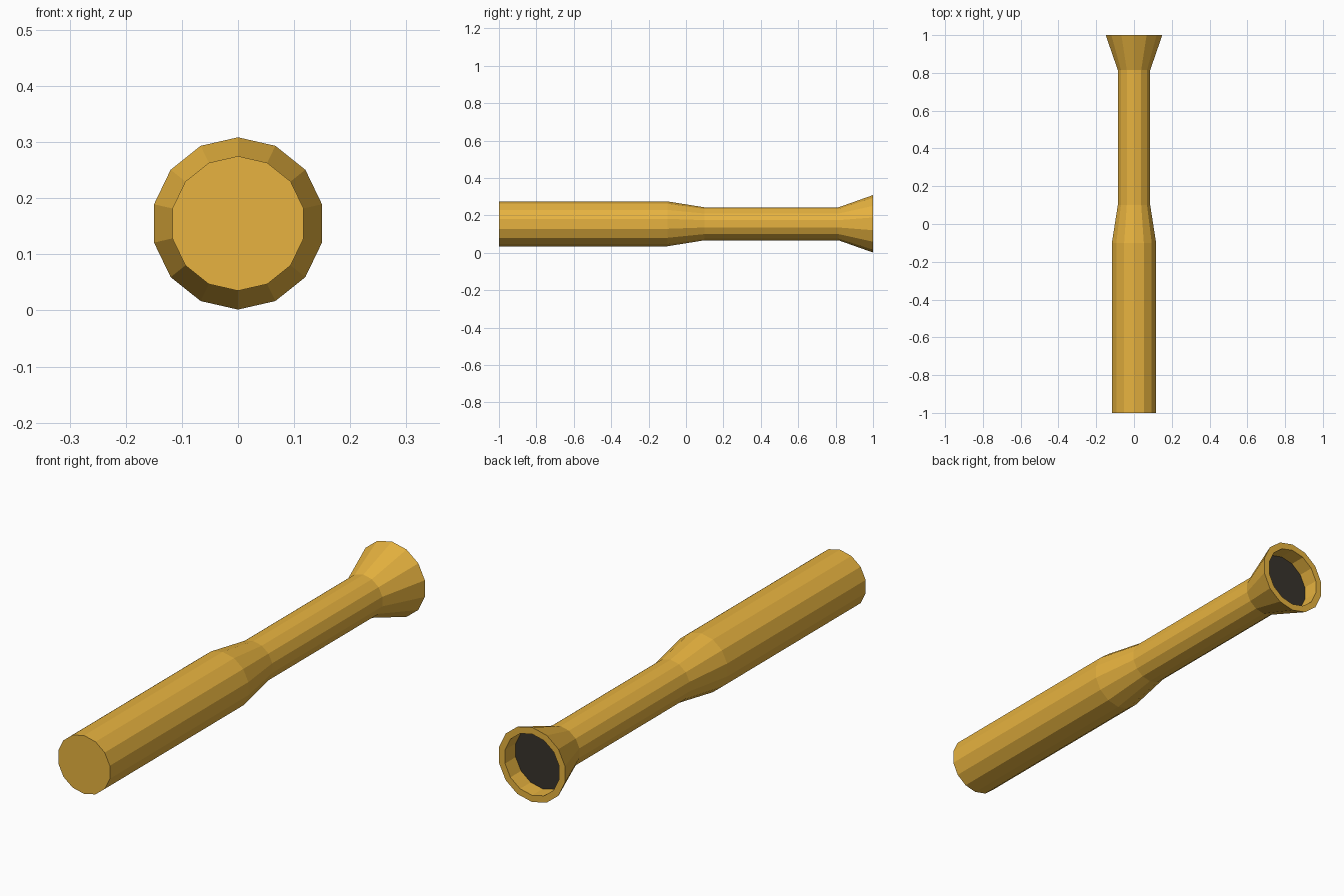
import bpy, bmesh
from math import sin, cos, pi

if "Cube" in bpy.data.objects:
    bpy.data.objects.remove(bpy.data.objects["Cube"])

SIDES = 14
AXIS_Z = 0.155


def material(name, rgb):
    m = bpy.data.materials.new(name)
    m.diffuse_color = (*rgb, 1)
    m.use_nodes = True
    m.node_tree.nodes["Principled BSDF"].inputs["Base Color"].default_value = m.diffuse_color
    return m


def lathe(name, profile, mat, cap_start=False):
    """Sweep (y, radius) points around the horizontal y axis, a corner at the top."""
    bm = bmesh.new()
    rings = []
    for y, r in profile:
        rings.append([bm.verts.new((r * sin(2 * pi * i / SIDES), y,
                                    AXIS_Z + r * cos(2 * pi * i / SIDES)))
                      for i in range(SIDES)])
    for a, b in zip(rings, rings[1:]):
        for i in range(SIDES):
            j = (i + 1) % SIDES
            bm.faces.new((a[i], a[j], b[j], b[i]))
    if cap_start:
        bm.faces.new(rings[0][::-1])
    bm.faces.new(rings[-1])
    bmesh.ops.recalc_face_normals(bm, faces=bm.faces)
    mesh = bpy.data.meshes.new(name)
    bm.to_mesh(mesh)
    bm.free()
    mesh.materials.append(mat)
    ob = bpy.data.objects.new(name, mesh)
    bpy.context.collection.objects.link(ob)
    return ob


orange = material("orange", (0.80, 0.45, 0.05))
dark = material("dark_glass", (0.04, 0.033, 0.025))

# Thick grip, tapered neck, thin tube, flared head and recessed socket
lathe("torch_body", [(-1, 0.12), (-0.1, 0.12), (0.1, 0.088), (0.815, 0.088),
                     (1, 0.1535), (1, 0.126), (0.93, 0.126)], orange, cap_start=True)

# Dark lens at the bottom of the socket
lens = lathe("lens", [(0.925, 0.125), (0.932, 0.125)], dark, cap_start=True)
